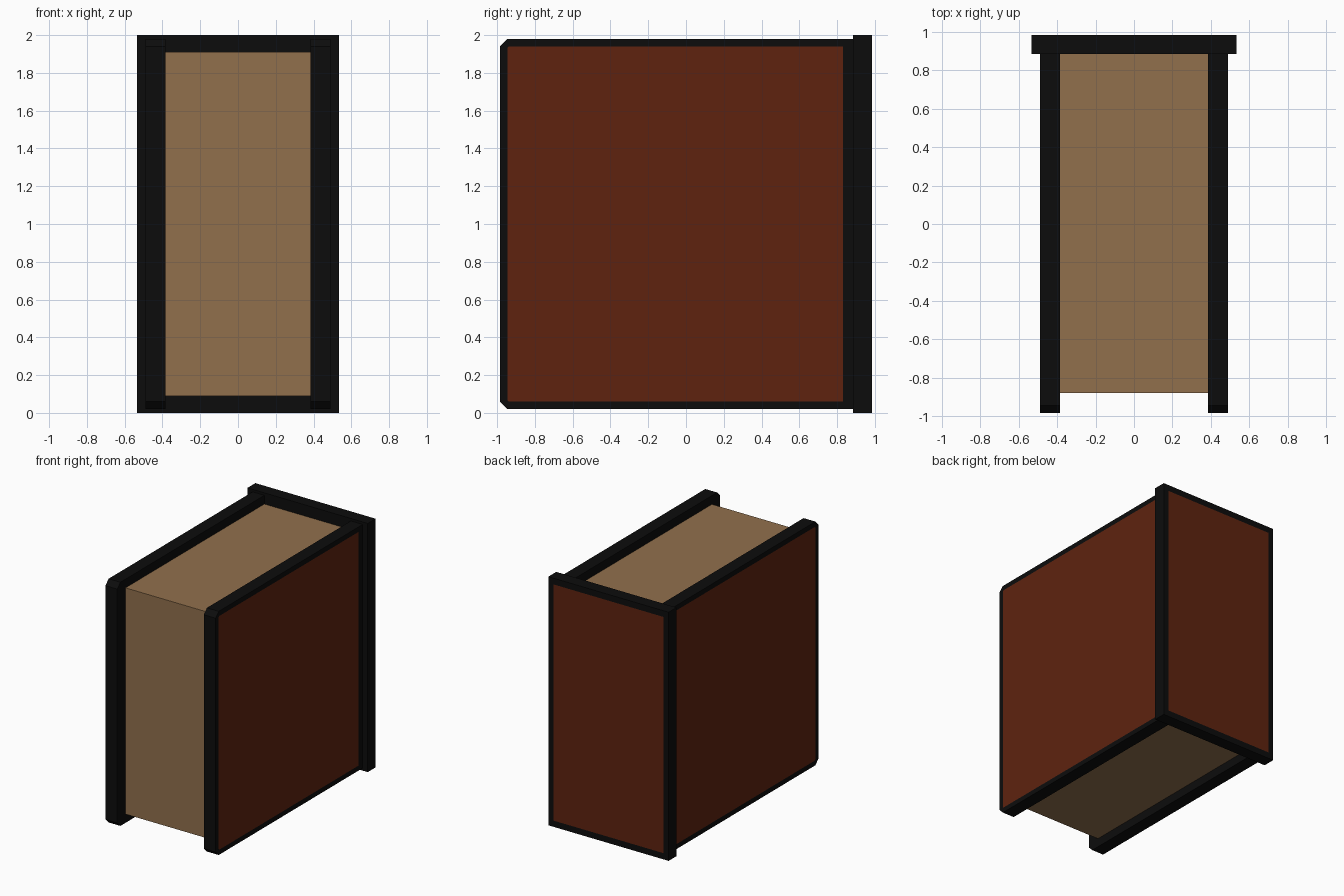
import bpy
import bmesh

if "Cube" in bpy.data.objects:
    bpy.data.objects.remove(bpy.data.objects["Cube"])


def material(name, rgb):
    m = bpy.data.materials.new(name)
    m.diffuse_color = (*rgb, 1)
    m.use_nodes = True
    m.node_tree.nodes["Principled BSDF"].inputs["Base Color"].default_value = m.diffuse_color
    return m


BLACK = material("black trim", (0.0038, 0.0038, 0.0038))
BROWN = material("brown leather", (0.112, 0.0165, 0.0048))
PAPER = material("tan paper", (0.285, 0.162, 0.073))


def finish(name, bm, mats):
    bmesh.ops.recalc_face_normals(bm, faces=bm.faces)
    mesh = bpy.data.meshes.new(name)
    bm.to_mesh(mesh)
    bm.free()
    for m in mats:
        mesh.materials.append(m)
    ob = bpy.data.objects.new(name, mesh)
    bpy.context.collection.objects.link(ob)


def chamfered(a0, a1, b0, b1, cut):
    """Rectangle outline whose two low-a corners are cut off."""
    if cut == 0:
        return [(a0, b0), (a1, b0), (a1, b1), (a0, b1)]
    return [(a0 + cut, b0), (a1, b0), (a1, b1),
            (a0 + cut, b1), (a0, b1 - cut), (a0, b0 + cut)]


def board(name, outer, panel, inside, outside, place):
    """Slab between two depths, with a brown panel cut into its outside face."""
    bm = bmesh.new()
    back = [bm.verts.new(place(a, b, inside)) for a, b in outer]
    rim = [bm.verts.new(place(a, b, outside)) for a, b in outer]
    inner = [bm.verts.new(place(a, b, outside)) for a, b in panel]
    bm.faces.new(back)
    n = len(outer)
    for i in range(n):
        j = (i + 1) % n
        bm.faces.new((back[i], back[j], rim[j], rim[i]))
        bm.faces.new((rim[i], rim[j], inner[j], inner[i]))
    bm.faces.new(inner).material_index = 1
    finish(name, bm, (BLACK, BROWN))


# Two cover boards with clipped front corners
for side, s in (("left", -1), ("right", 1)):
    board(side + "_cover",
          chamfered(-0.985, 0.885, 0.02, 1.98, 0.04),
          chamfered(-0.945, 0.83, 0.06, 1.94, 0.008),
          s * 0.385, s * 0.49, lambda a, b, d: (d, a, b))

# Spine board, wider and taller than the covers
board("spine",
      chamfered(-0.535, 0.535, 0.0, 2.0, 0),
      chamfered(-0.49, 0.49, 0.05, 1.95, 0),
      0.885, 0.985, lambda a, b, d: (a, d, b))

# Page block
bm = bmesh.new()
bmesh.ops.create_cube(bm, size=1)
bmesh.ops.scale(bm, vec=(0.77, 1.765, 1.82), verts=bm.verts)
bmesh.ops.translate(bm, vec=(0, 0.0025, 1.0), verts=bm.verts)
finish("pages", bm, (PAPER,))
